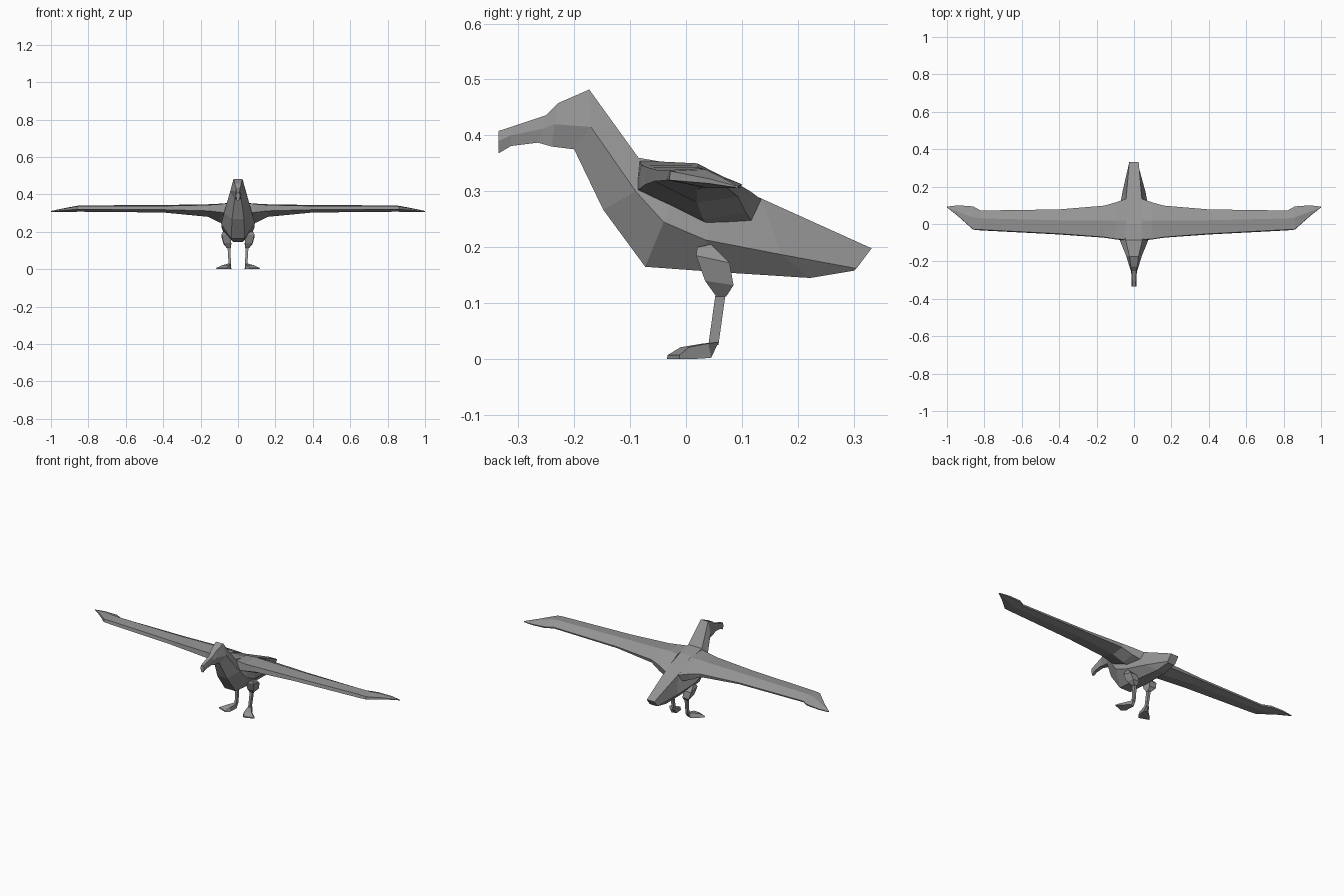
import bpy
import bmesh

grey = bpy.data.materials.new("feather grey")
grey.diffuse_color = (0.3, 0.3, 0.3, 1)


def loft(name, rings, mirror=False):
    """Skin a list of equal-length point rings and cap both ends."""
    bm = bmesh.new()
    loops = [[bm.verts.new(p) for p in ring] for ring in rings]
    n = len(loops[0])
    for a, b in zip(loops, loops[1:]):
        for i in range(n):
            j = (i + 1) % n
            bm.faces.new((a[i], a[j], b[j], b[i]))
    bm.faces.new(loops[0])
    bm.faces.new(loops[-1])
    bmesh.ops.recalc_face_normals(bm, faces=bm.faces)
    mesh = bpy.data.meshes.new(name)
    bm.to_mesh(mesh)
    bm.free()
    mesh.materials.append(grey)
    ob = bpy.data.objects.new(name, mesh)
    bpy.context.collection.objects.link(ob)
    if mirror:
        ob.modifiers.new("mirror", 'MIRROR')
    return ob


def body_ring(top, mid, low):
    """Six-sided section from (y, z, half width) of its three levels."""
    right = [(w, y, z) for y, z, w in (top, mid, low)]
    return right + [(-x, y, z) for x, y, z in reversed(right)]


def box_ring(x0, x1, y0, y1, z0, z1=None):
    """Four-sided leg section, z0 at the front and z1 at the back."""
    z1 = z0 if z1 is None else z1
    return [(x0, y0, z0), (x1, y0, z0), (x1, y1, z1), (x0, y1, z1)]


# Beak, head, neck, trunk and tail
loft("body", [body_ring(*r) for r in (
    ((-.335, .408, .008), (-.335, .39, .012), (-.335, .368, .006)),
    ((-.313, .415, .009), (-.313, .40, .013), (-.313, .381, .009)),
    ((-.25, .436, .012), (-.255, .412, .015), (-.265, .387, .011)),
    ((-.228, .458, .017), (-.235, .42, .022), (-.24, .38, .014)),
    ((-.173, .482, .024), (-.17, .415, .042), (-.20, .375, .018)),
    ((-.085, .36, .045), (-.09, .30, .075), (-.148, .267, .032)),
    ((0, .345, .045), (-.04, .245, .09), (-.073, .165, .036)),
    ((.07, .317, .045), (.035, .213, .086), (.05, .156, .036)),
    ((.135, .287, .042), (.17, .187, .062), (.222, .145, .026)),
    ((.332, .198, .025), (.305, .162, .025), (.30, .158, .02)),
)])

# Wings: x, then (y, z) of leading top, crest, trailing top,
# trailing bottom, belly, leading bottom
wing = (
    (.04, (-.083, .355), (.02, .345), (.135, .285), (.12, .243), (.045, .235), (-.09, .30)),
    (.10, (-.08, .347), (.02, .35), (.115, .30), (.107, .262), (.03, .25), (-.082, .305)),
    (.16, (-.07, .343), (.02, .347), (.098, .31), (.093, .29), (.02, .28), (-.073, .312)),
    (.40, (-.052, .338), (.02, .343), (.078, .315), (.075, .305), (.02, .303), (-.056, .318)),
    (.82, (-.03, .338), (.03, .341), (.072, .316), (.07, .308), (.03, .307), (-.034, .32)),
    (.86, (-.028, .336), (.035, .339), (.094, .315), (.092, .307), (.035, .307), (-.03, .32)),
    (.94, (.043, .322), (.065, .324), (.10, .312), (.098, .306), (.065, .306), (.041, .314)),
    (1.0, (.088, .31), (.09, .311), (.093, .309), (.093, .306), (.09, .306), (.088, .307)),
)
loft("wings", [[(x, y, z) for y, z in pts] for x, *pts in wing], True)

# Legs: thigh, shank and splayed foot
loft("thighs", [box_ring(*r) for r in (
    (.045, .08, .02, .045, .20, .205),
    (.04, .088, .018, .078, .185, .172),
    (.036, .077, .034, .085, .14, .132),
    (.038, .058, .054, .072, .112),
)], True)
loft("shanks", [box_ring(*r) for r in (
    (.04, .056, .053, .071, .118),
    (.038, .05, .04, .058, .025),
)], True)
loft("feet", [
    [(.036, .04, .004), (.052, .04, .004), (.054, .058, .03), (.038, .058, .03)],
    [(.036, .035, .002), (.062, .045, .002), (.058, .04, .028), (.038, .032, .028)],
    [(.042, -.015, 0), (.098, .012, 0), (.085, .005, .021), (.046, -.01, .021)],
    [(.06, -.034, 0), (.117, -.012, 0), (.115, -.012, .007), (.061, -.033, .007)],
], True)
